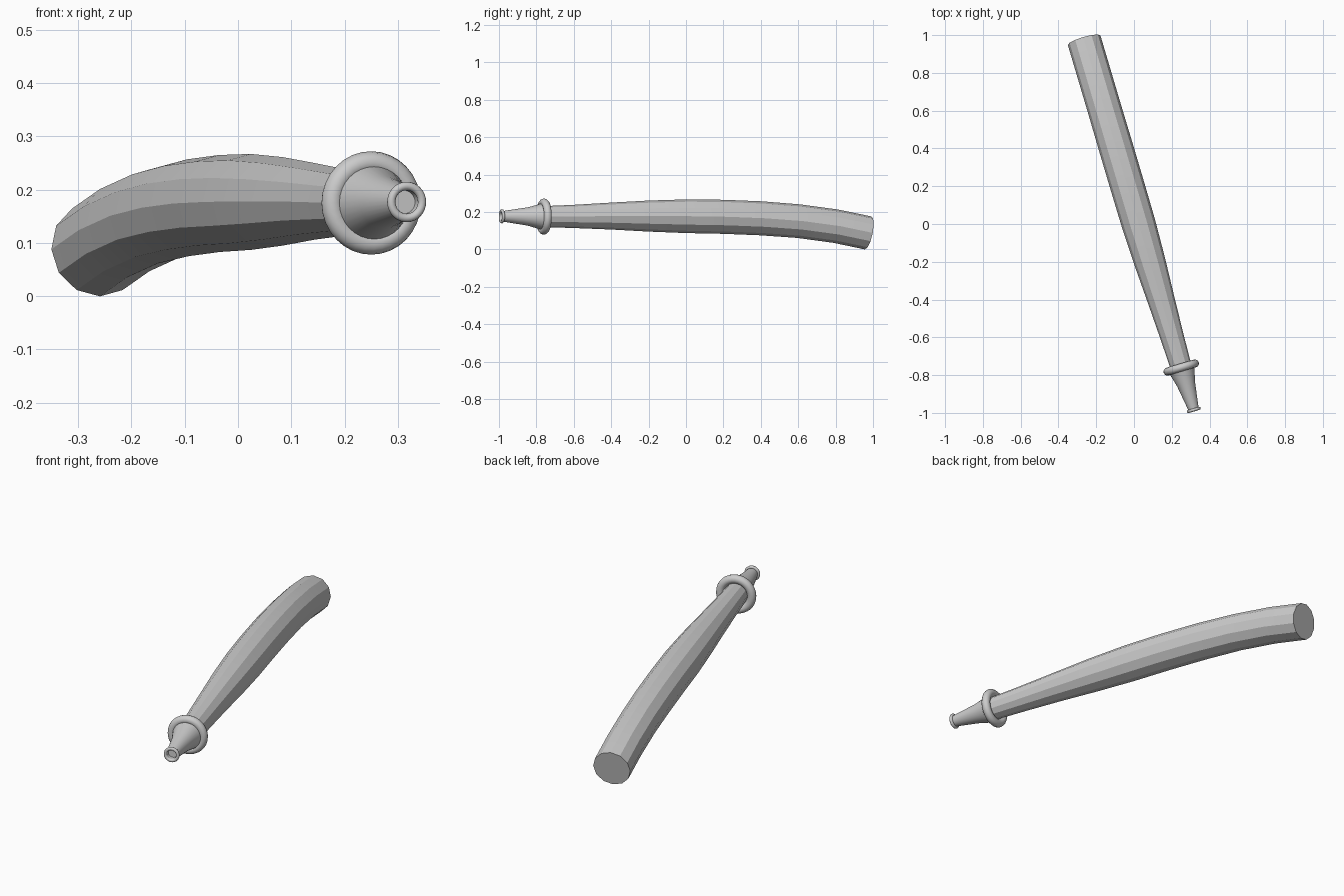
import bpy, bmesh, math
from mathutils import Vector, Matrix

if "Cube" in bpy.data.objects:
    bpy.data.objects.remove(bpy.data.objects["Cube"])

SLOPE = -0.2966                      # plan-view lean of the whole model
COLLAR = Vector((0.25, -0.76, 0.175))
AXIS = Vector((-SLOPE, -1, 0.008)).normalized()   # nozzle pointing direction


def on_line(y, z):
    return Vector((COLLAR.x + SLOPE * (y - COLLAR.y), y, z))


def finish(name, bm, angle):
    bmesh.ops.recalc_face_normals(bm, faces=bm.faces)
    mesh = bpy.data.meshes.new(name)
    bm.to_mesh(mesh)
    bm.free()
    ob = bpy.data.objects.new(name, mesh)
    bpy.context.collection.objects.link(ob)
    bpy.ops.object.select_all(action='DESELECT')
    ob.select_set(True)
    bpy.context.view_layer.objects.active = ob
    bpy.ops.object.shade_smooth_by_angle(angle=math.radians(angle))
    return ob


def loft(name, stations, sides, angle, tangents=None):
    """Skin circles (centre, radius) along a path and cap both ends."""
    bm = bmesh.new()
    rings = []
    n = len(stations)
    for i, (c, r) in enumerate(stations):
        if tangents:
            t = tangents[i]
        else:
            t = (stations[min(i + 1, n - 1)][0] - stations[max(i - 1, 0)][0]).normalized()
        side = t.cross(Vector((0, 0, 1))).normalized()
        up = side.cross(t)
        rings.append([bm.verts.new(c + r * (math.sin(a) * side - math.cos(a) * up))
                      for a in (2 * math.pi * k / sides for k in range(sides))])
    for a, b in zip(rings, rings[1:]):
        for k in range(sides):
            j = (k + 1) % sides
            bm.faces.new((a[k], a[j], b[j], b[k]))
    bm.faces.new(rings[0])
    bm.faces.new(rings[-1])
    return finish(name, bm, angle)


def torus(name, dist, major, minor):
    bpy.ops.mesh.primitive_torus_add(major_radius=major, minor_radius=minor,
                                     major_segments=32, minor_segments=12)
    ob = bpy.context.object
    ob.name = name
    ob.data.transform(Matrix.Translation(COLLAR + AXIS * dist)
                      @ AXIS.to_track_quat('Z', 'Y').to_matrix().to_4x4())
    bpy.ops.object.shade_smooth_by_angle(angle=math.radians(60))
    return ob


# Twelve-sided hose: y, centre height, radius
hose = [(-0.76, 0.175, 0.056), (-0.60, 0.176, 0.062), (-0.40, 0.178, 0.072),
        (-0.20, 0.178, 0.083), (0.0, 0.177, 0.090), (0.20, 0.174, 0.091),
        (0.40, 0.166, 0.091), (0.60, 0.151, 0.090), (0.80, 0.124, 0.090),
        (0.973, 0.088, 0.090)]
loft("hose", [(on_line(y, z), r) for y, z, r in hose], 12, 20)

# Conical nozzle with a recessed mouth: distance from collar, radius
cone = [(-0.004, 0.074), (0.09, 0.049), (0.235, 0.027), (0.236, 0.023), (0.215, 0.022)]
loft("nozzle", [(COLLAR + AXIS * d, r) for d, r in cone], 32, 30, [AXIS] * len(cone))

# Rolled collar at the nozzle base and lip at its mouth
torus("collar_ring", 0.0, 0.076, 0.021)
torus("mouth_lip", 0.234, 0.030, 0.008)
